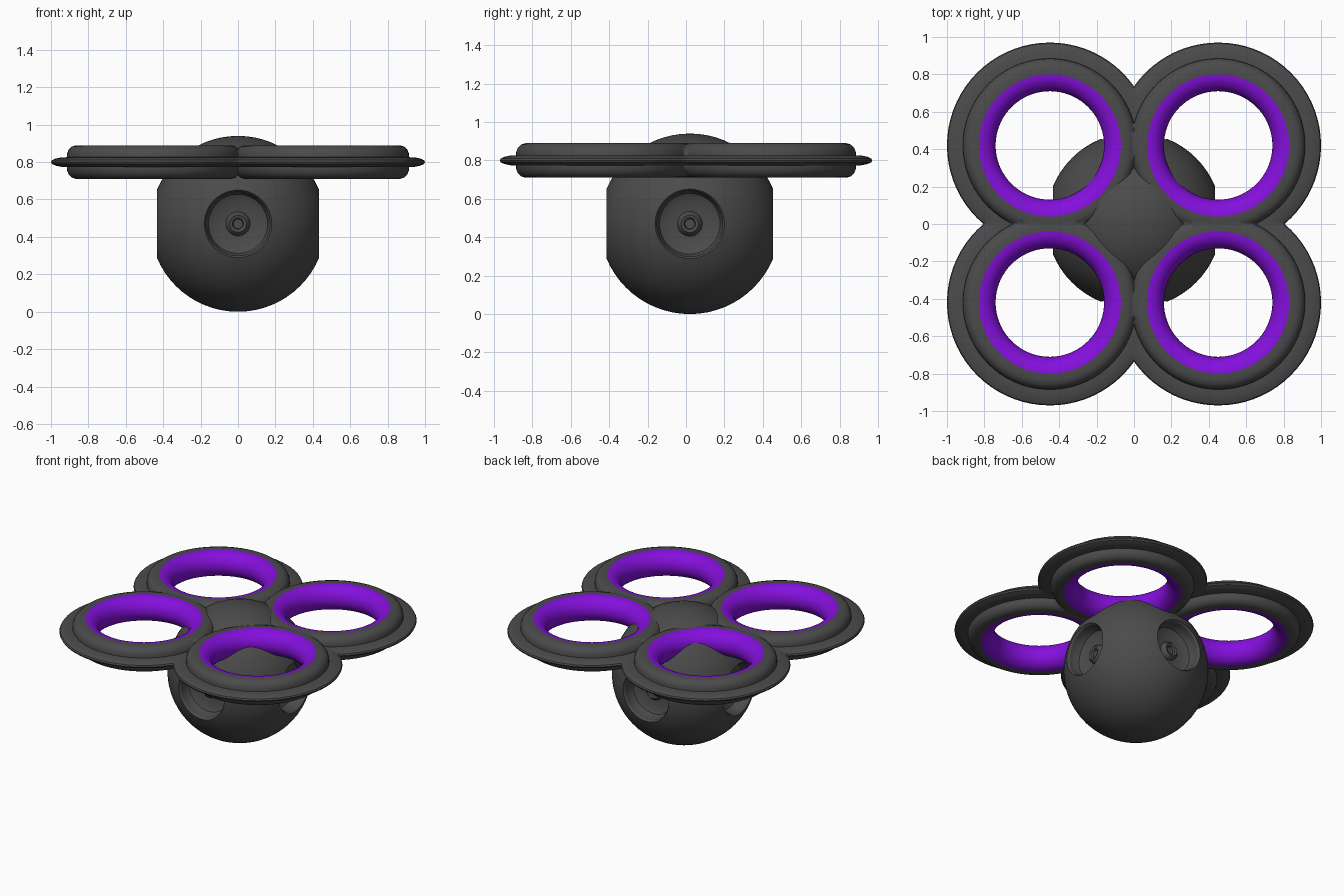
import bpy, bmesh
from math import cos, sin, pi, radians
from mathutils import Matrix, Vector

if "Cube" in bpy.data.objects:
    bpy.data.objects.remove(bpy.data.objects["Cube"])

C = bpy.context


def material(name, rgb):
    m = bpy.data.materials.new(name)
    m.diffuse_color = (*rgb, 1)
    m.use_nodes = True
    m.node_tree.nodes["Principled BSDF"].inputs["Base Color"].default_value = m.diffuse_color
    return m


GREY = material("dark_grey", (0.07, 0.07, 0.07))
PURPLE = material("purple", (0.23, 0.005, 0.72))


def lathe(bm, profile, matrix, seg=64):
    """Revolve (radius, height) points around local z."""
    rings = [[bm.verts.new(matrix @ Vector((r * cos(2 * pi * j / seg), r * sin(2 * pi * j / seg), z)))
              for j in range(seg)] for r, z in profile]
    for a, b in zip(rings, rings[1:]):
        for j in range(seg):
            k = (j + 1) % seg
            bm.faces.new((a[j], a[k], b[k], b[j]))
    bmesh.ops.remove_doubles(bm, verts=bm.verts, dist=1e-5)


def make_object(name, bm, mat):
    mesh = bpy.data.meshes.new(name)
    bm.to_mesh(mesh)
    bm.free()
    ob = bpy.data.objects.new(name, mesh)
    C.collection.objects.link(ob)
    mesh.materials.append(mat)
    return ob


def activate(ob):
    bpy.ops.object.select_all(action='DESELECT')
    ob.select_set(True)
    C.view_layer.objects.active = ob


def smooth(ob, angle=35):
    activate(ob)
    bpy.ops.object.shade_smooth_by_angle(angle=radians(angle))


# Rotor ducts: one revolved quarter, trimmed at the centre planes and mirrored
def duct_part(name, profile, mat):
    bm = bmesh.new()
    lathe(bm, profile, Matrix.Translation((0.45, 0.42, 0.80)), 72)
    for n in ((1, 0, 0), (0, 1, 0)):
        bmesh.ops.bisect_plane(bm, geom=bm.verts[:] + bm.edges[:] + bm.faces[:],
                               plane_co=(0, 0, 0), plane_no=n, clear_inner=True)
    ob = make_object(name, bm, mat)
    smooth(ob)
    mod = ob.modifiers.new("mirror", 'MIRROR')
    mod.use_axis = (True, True, False)


upper = [(0.55, 0), (0.545, 0.010), (0.525, 0.019), (0.495, 0.025), (0.465, 0.026),
         (0.464, 0.045), (0.455, 0.067), (0.438, 0.083), (0.415, 0.090), (0.38, 0.090)]
lower = [(r, -z) for r, z in reversed(upper[1:])]
duct_part("duct_shells", lower + upper, GREY)
liner = [(0.38 - 0.09 * sin(pi * i / 16), 0.09 * cos(pi * i / 16)) for i in range(17)]
duct_part("duct_liners", liner, PURPLE)

# Round body
bm = bmesh.new()
bmesh.ops.create_uvsphere(bm, u_segments=64, v_segments=32, radius=0.47)
body = make_object("body", bm, GREY)

# Four recessed camera sockets, each with a stepped lens on its floor
socket = [(0, 0.34), (0.025, 0.34), (0.03, 0.355), (0.045, 0.36), (0.06, 0.345), (0.065, 0.33),
          (0.13, 0.335), (0.158, 0.35), (0.17, 0.38), (0.171, 0.42), (0.184, 0.438),
          (0.19, 0.6), (0, 0.6)]
bm = bmesh.new()
for k in range(4):
    lathe(bm, socket, Matrix.Rotation(k * pi / 2, 4, 'Z') @ Matrix.Rotation(pi / 2, 4, 'Y'), 48)
cutter = make_object("socket_cutter", bm, GREY)
cutter.hide_render = True
mod = body.modifiers.new("sockets", 'BOOLEAN')
mod.operation, mod.solver, mod.object = 'DIFFERENCE', 'EXACT', cutter
activate(body)
bpy.ops.object.modifier_apply(modifier=mod.name)
bpy.data.objects.remove(cutter)
smooth(body, 30)
body.location = (0, 0.02, 0.47)
